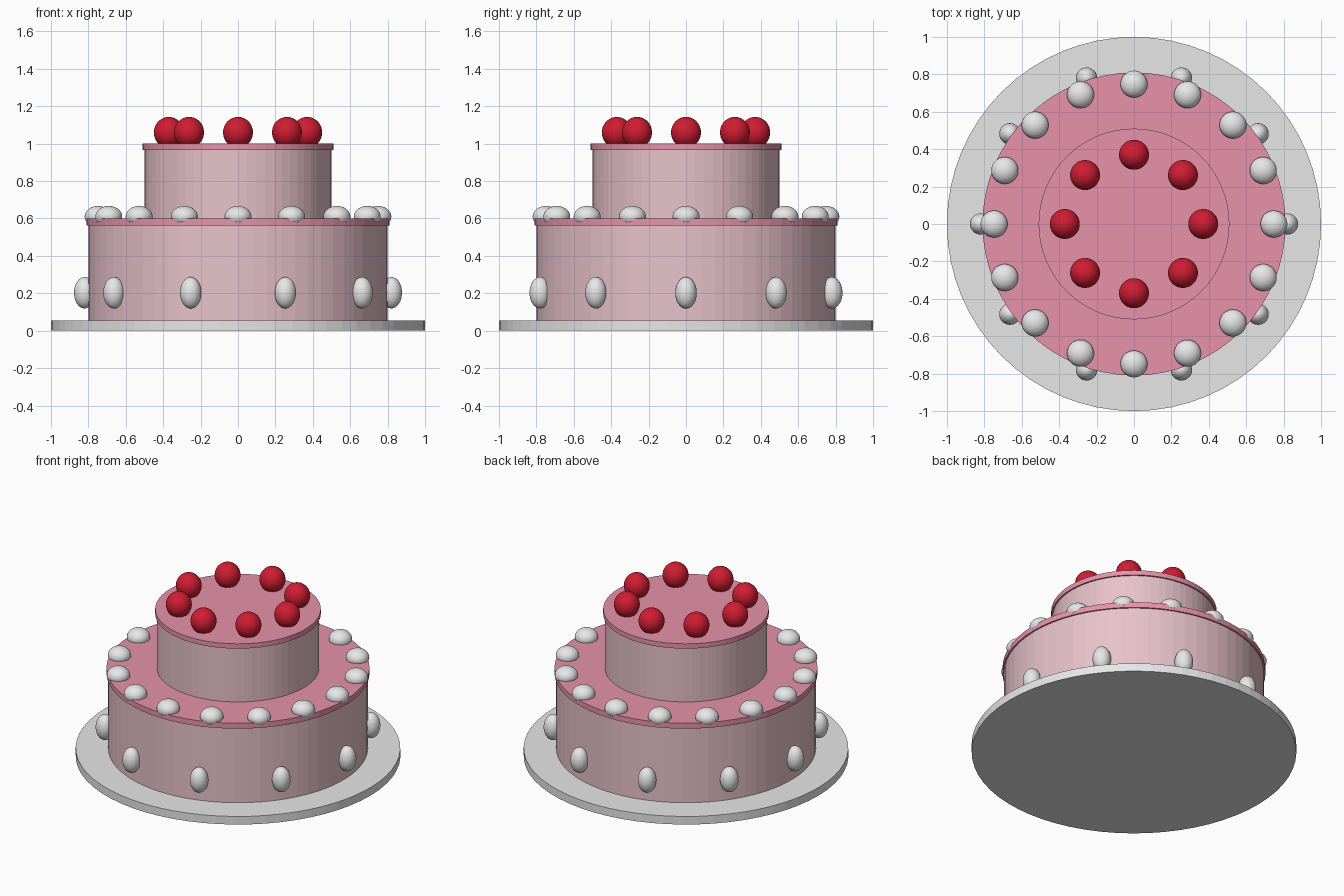
import bpy, math

if "Cube" in bpy.data.objects:
    bpy.data.objects.remove(bpy.data.objects["Cube"])


def material(name, color):
    m = bpy.data.materials.new(name)
    m.diffuse_color = (*color, 1.0)
    m.use_nodes = True
    m.node_tree.nodes["Principled BSDF"].inputs["Base Color"].default_value = m.diffuse_color
    return m


WHITE = material("plate white", (0.87, 0.87, 0.87))
CREAM = material("sugar white", (0.89, 0.89, 0.89))
SPONGE = material("pale pink", (0.89, 0.60, 0.66))
ICING = material("deep pink", (0.89, 0.32, 0.45))
RED = material("cherry red", (0.63, 0.012, 0.032))


def disc(name, radius, z0, z1, mat):
    bpy.ops.mesh.primitive_cylinder_add(
        vertices=64, radius=radius, depth=z1 - z0, location=(0, 0, (z0 + z1) / 2))
    ob = bpy.context.object
    ob.name = name
    ob.data.materials.append(mat)


def ring(name, count, ring_radius, z, size, mat):
    """Ring of balls sharing one mesh."""
    mesh = None
    for i in range(count):
        a = 2 * math.pi * i / count
        loc = (ring_radius * math.cos(a), ring_radius * math.sin(a), z)
        if mesh is None:
            bpy.ops.mesh.primitive_ico_sphere_add(subdivisions=4, radius=1, location=loc)
            ob = bpy.context.object
            mesh = ob.data
            mesh.materials.append(mat)
            mesh.shade_smooth()
        else:
            ob = bpy.data.objects.new(name, mesh)
            bpy.context.collection.objects.link(ob)
            ob.location = loc
        ob.name = f"{name}_{i + 1}"
        ob.scale = size


# Plate, two tiers and their icing caps
disc("plate", 1.0, 0.0, 0.055, WHITE)
disc("lower_tier", 0.80, 0.05, 0.58, SPONGE)
disc("lower_icing", 0.81, 0.563, 0.60, ICING)
disc("upper_tier", 0.50, 0.59, 0.98, SPONGE)
disc("upper_icing", 0.51, 0.967, 1.0, ICING)

# Decorations
ring("cherry", 8, 0.37, 1.06, (0.08, 0.08, 0.083), RED)
ring("cream_dollop", 16, 0.748, 0.61, (0.072, 0.072, 0.057), CREAM)
ring("side_pearl", 10, 0.82, 0.203, (0.057, 0.057, 0.084), CREAM)
